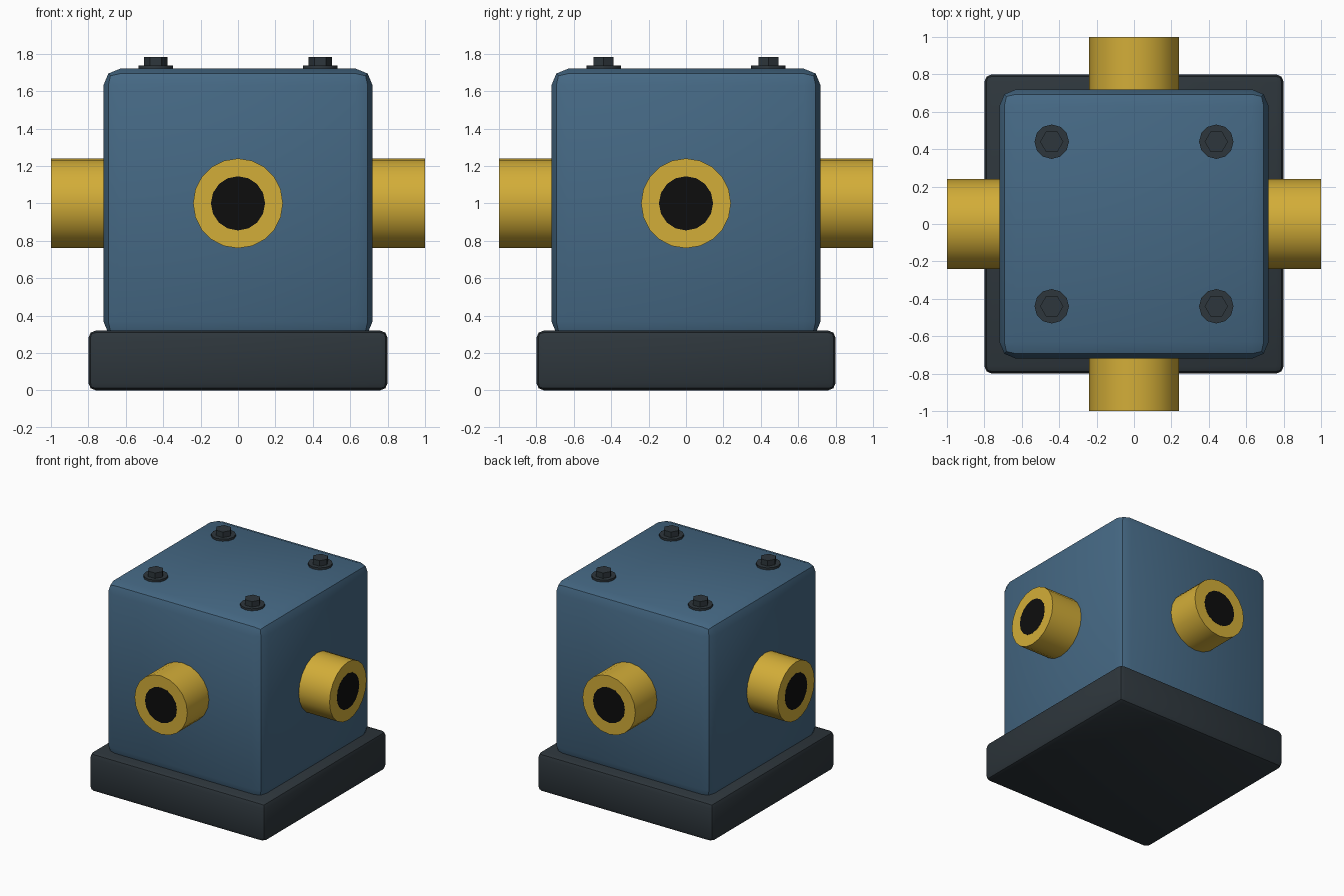
import bpy, math
from mathutils import Vector

if "Cube" in bpy.data.objects:
    bpy.data.objects.remove(bpy.data.objects["Cube"])


def material(name, rgb):
    m = bpy.data.materials.new(name)
    m.diffuse_color = (*rgb, 1)
    m.use_nodes = True
    m.node_tree.nodes["Principled BSDF"].inputs["Base Color"].default_value = m.diffuse_color
    return m


BLUE = material("steel blue", (0.06, 0.14, 0.232))
DARK = material("dark slate", (0.027, 0.037, 0.045))
GOLD = material("brass", (0.65, 0.42, 0.04))
BLACK = material("bore black", (0.004, 0.004, 0.004))


def finish(ob, name, mat):
    ob.name = name
    ob.data.materials.append(mat)
    bpy.ops.object.shade_smooth_by_angle(angle=math.radians(30))
    return ob


def box(name, half, z0, z1, bevel, mat):
    bpy.ops.mesh.primitive_cube_add(size=2, location=(0, 0, (z0 + z1) / 2))
    ob = bpy.context.object
    ob.scale = (half, half, (z1 - z0) / 2)
    bpy.ops.object.transform_apply(location=False, rotation=False, scale=True)
    mod = ob.modifiers.new("bevel", 'BEVEL')
    mod.width = bevel
    mod.segments = 2
    bpy.ops.object.modifier_apply(modifier=mod.name)
    return finish(ob, name, mat)


def rod(name, start, direction, length, radius, sides, mat, spin=0):
    d = Vector(direction)
    bpy.ops.mesh.primitive_cylinder_add(vertices=sides, radius=radius, depth=length,
                                        location=Vector(start) + d * length / 2)
    ob = bpy.context.object
    ob.rotation_euler = (0, 0, spin) if d.z else d.to_track_quat('Z', 'Y').to_euler()
    return finish(ob, name, mat)


# plinth and housing
box("base_plate", 0.8, 0.0, 0.32, 0.04, DARK)
box("housing", 0.72, 0.28, 1.72, 0.09, BLUE)

# four side ports, each with a dark bore
for side, d in {"front": (0, -1, 0), "right": (1, 0, 0),
                "back": (0, 1, 0), "left": (-1, 0, 0)}.items():
    v = Vector(d)
    c = Vector((0, 0, 1))
    rod(side + "_port", c + v * 0.6, d, 0.4, 0.24, 20, GOLD)
    rod(side + "_bore", c + v * 0.9, d, 0.101, 0.145, 16, BLACK)

# bolts with washers on the lid
for i, (x, y) in enumerate([(-1, -1), (1, -1), (1, 1), (-1, 1)], 1):
    p = (x * 0.44, y * 0.44, 1.70)
    rod(f"washer_{i}", p, (0, 0, 1), 0.037, 0.092, 12, DARK)
    rod(f"bolt_head_{i}", p, (0, 0, 1), 0.082, 0.062, 6, DARK, math.radians(30))
